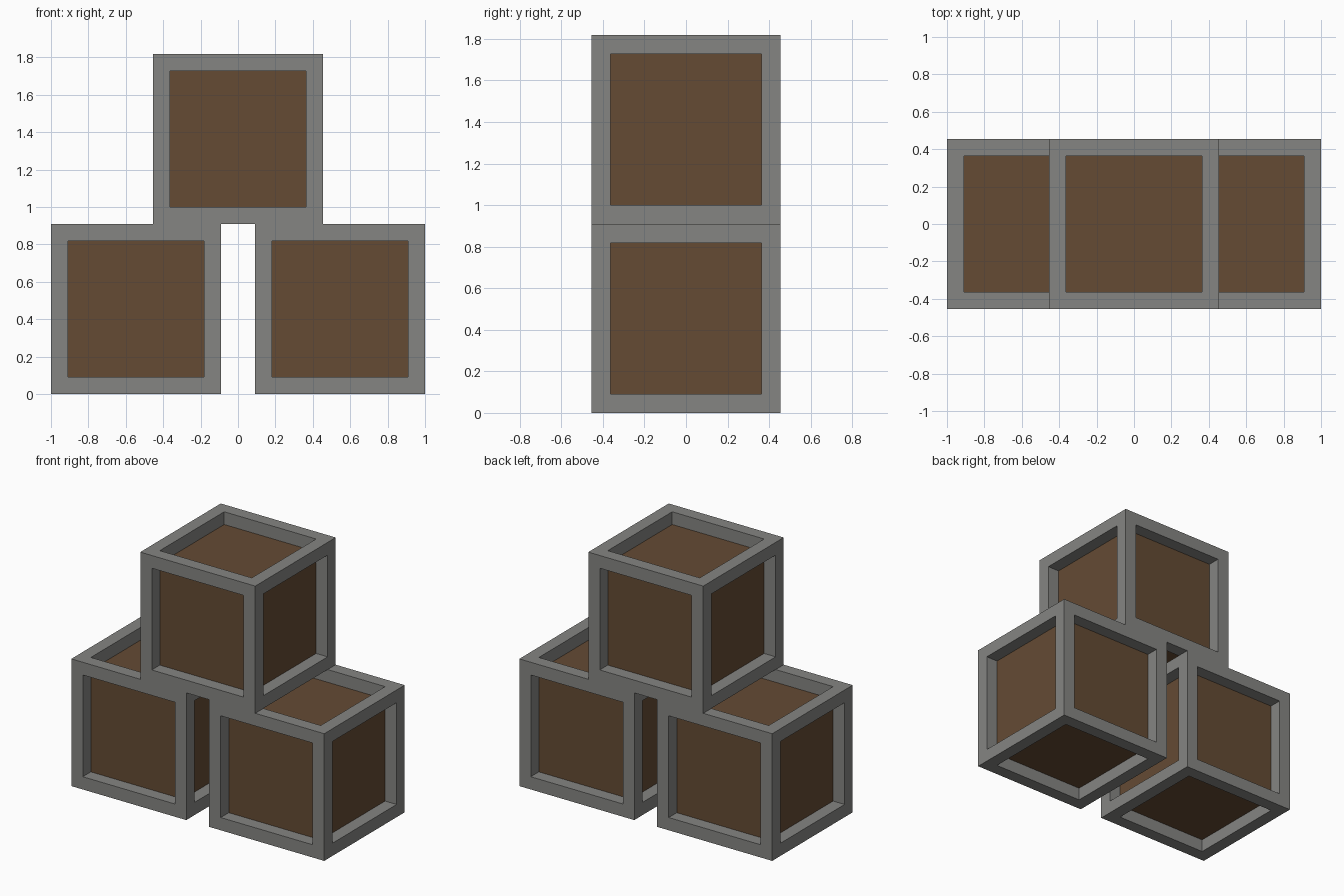
import bpy
import bmesh
from mathutils import Vector

default = bpy.data.objects.get("Cube")
if default:
    bpy.data.objects.remove(default, do_unlink=True)

SIZE = 2 / 2.2         # crate edge length
BORDER = SIZE / 10     # width and depth of the frame bars


def make_material(name, colour):
    mat = bpy.data.materials.new(name)
    mat.use_nodes = True
    mat.diffuse_color = colour
    mat.node_tree.nodes["Principled BSDF"].inputs["Base Color"].default_value = colour
    return mat


frame_grey = make_material("frame grey", (0.235, 0.235, 0.225, 1))
panel_brown = make_material("panel brown", (0.128, 0.07, 0.034, 1))


def make_crate(name, x, z):
    bm = bmesh.new()
    bmesh.ops.create_cube(bm, size=SIZE)
    panels = list(bm.faces)

    # Frame border on each side
    bmesh.ops.inset_individual(bm, faces=panels, thickness=BORDER, use_even_offset=True)

    # Recessed panels with straight walls
    for face in panels:
        normal = face.normal.copy()
        panel = bmesh.ops.extrude_discrete_faces(bm, faces=[face])["faces"][0]
        bmesh.ops.translate(bm, verts=panel.verts, vec=-normal * BORDER)
        panel.material_index = 1

    mesh = bpy.data.meshes.new(name)
    bm.normal_update()
    bm.to_mesh(mesh)
    bm.free()
    mesh.materials.append(frame_grey)
    mesh.materials.append(panel_brown)
    crate = bpy.data.objects.new(name, mesh)
    crate.location = Vector((x, 0, z))
    bpy.context.collection.objects.link(crate)


# Two crates side by side with a third stacked on top
offset = 1 - SIZE / 2
make_crate("right_crate", -offset, SIZE / 2)
make_crate("left_crate", offset, SIZE / 2)
make_crate("top_crate", 0, SIZE * 1.5)
